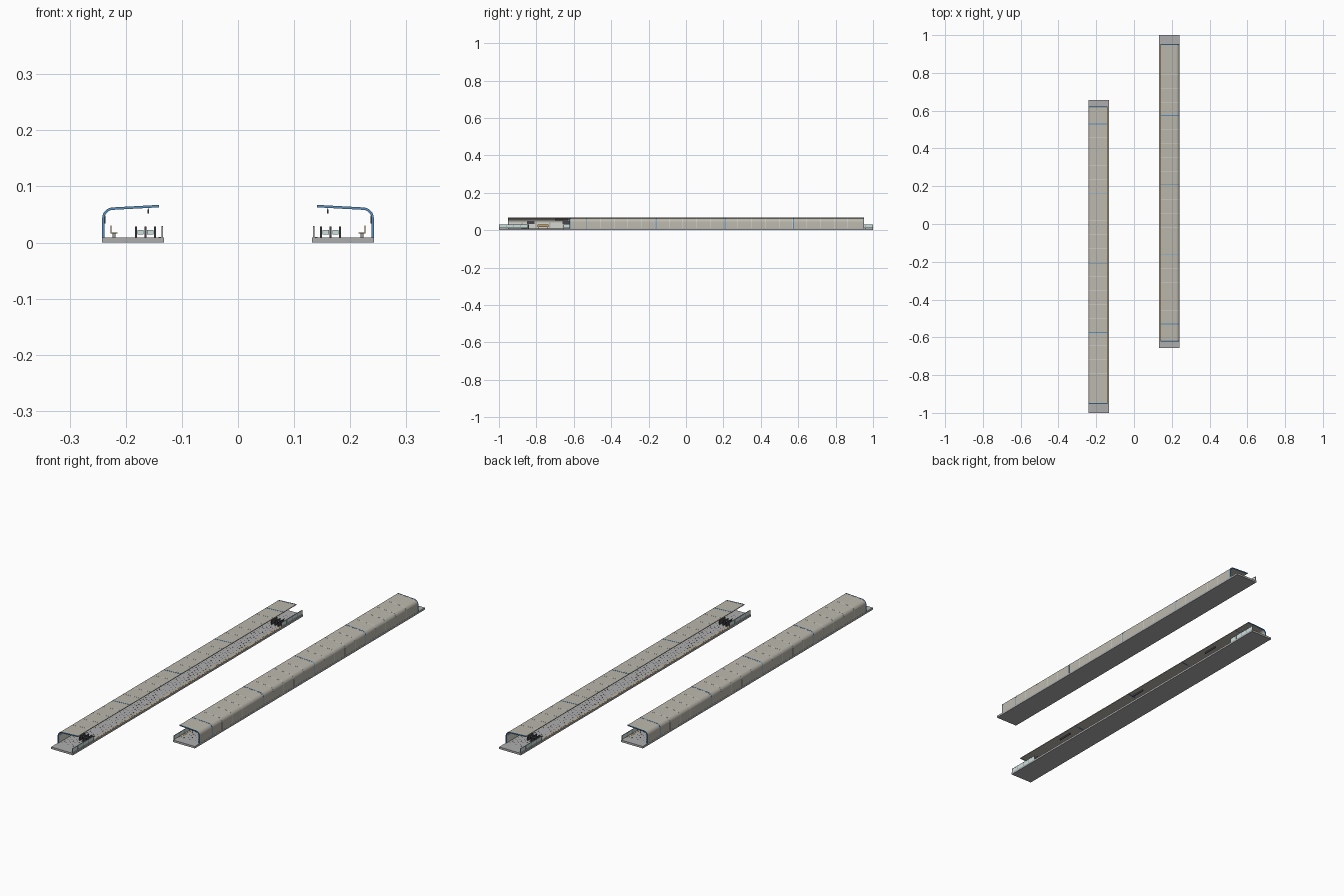
import bpy, bmesh, math, random
from mathutils import Matrix, Vector

if "Cube" in bpy.data.objects:
    bpy.data.objects.remove(bpy.data.objects["Cube"])

random.seed(3)
Y0, Y1 = -1.0, 0.656          # slab ends of the left platform
R0, R1 = -0.95, 0.62          # shelter ends
MID = (R0 + R1) / 2
FLOOR = 0.009


def material(name, rgb):
    m = bpy.data.materials.new(name)
    m.diffuse_color = (*rgb, 1)
    m.use_nodes = True
    m.node_tree.nodes["Principled BSDF"].inputs["Base Color"].default_value = m.diffuse_color
    return m


STONE = material("stone", (0.42, 0.42, 0.42))
DARK = material("dark", (0.06, 0.06, 0.07))
SHELL = material("shell", (0.50, 0.48, 0.42))
PALE = material("pale_panel", (0.66, 0.68, 0.64))
BLUE = material("blue_trim", (0.10, 0.27, 0.50))
YELLOW = material("yellow", (0.70, 0.45, 0.10))
GLASS = material("glass", (0.60, 0.75, 0.74))
STEEL = material("steel", (0.30, 0.31, 0.32))
ORANGE = material("seat_wood", (0.55, 0.35, 0.12))


def box(bm, x0, x1, y0, y1, z0, z1):
    mat = Matrix.Translation(((x0 + x1) / 2, (y0 + y1) / 2, (z0 + z1) / 2)) @ \
        Matrix.Diagonal((x1 - x0, y1 - y0, z1 - z0, 1))
    bmesh.ops.create_cube(bm, size=1, matrix=mat)


def extrude_profile(bm, pts, y0, y1):
    """Closed x/z profile drawn along y."""
    face = bm.faces.new([bm.verts.new((x, y0, z)) for x, z in pts])
    out = bmesh.ops.extrude_face_region(bm, geom=[face])
    bmesh.ops.translate(bm, vec=Vector((0, y1 - y0, 0)),
                        verts=[v for v in out["geom"] if isinstance(v, bmesh.types.BMVert)])


def finish(bm, name, mat, smooth=False):
    """One object per platform; the right one is the left turned by 180 degrees."""
    bmesh.ops.recalc_face_normals(bm, faces=bm.faces)
    me = bpy.data.meshes.new(name)
    bm.to_mesh(me)
    bm.free()
    me.materials.append(mat)
    for side, turn in (("left", 0), ("right", math.pi)):
        ob = bpy.data.objects.new(f"{side}_{name}", me)
        ob.rotation_euler.z = turn
        bpy.context.collection.objects.link(ob)
    if smooth:
        bpy.ops.object.select_all(action='DESELECT')
        ob.select_set(True)
        bpy.context.view_layer.objects.active = ob
        bpy.ops.object.shade_smooth_by_angle(angle=math.radians(35))


def boxes(name, mat, items):
    bm = bmesh.new()
    for it in items:
        box(bm, *it)
    finish(bm, name, mat)


def arch(outer, inner):
    """Wall, rounded corner and slightly rising roof as a thin profile."""
    def line(o):
        r, cx, cz = 0.019 - o, -0.2225, 0.043
        arc = [(cx + r * math.cos(a), cz + r * math.sin(a))
               for a in (math.pi - i * (math.pi / 2 - 0.05) / 8 for i in range(9))]
        return [(cx - r, FLOOR - 0.003)] + arc + [(-0.1405, 0.0665 - o)]
    return line(outer) + line(inner)[::-1]


# platform slab
boxes("platform_slab", STONE, [(-0.242, -0.132, Y0, Y1, 0.0, FLOOR)])

# small dark floor tiles in a staggered pattern
bm = bmesh.new()
for i in range(int((R1 - R0) / 0.02)):
    for j in range(6):
        x = -0.228 + j * 0.0145
        y = R0 + 0.01 + i * 0.02 + (j % 2) * 0.01
        if random.random() < 0.85:
            box(bm, x - 0.0018, x + 0.0018, y - 0.0025, y + 0.0025, FLOOR - 0.001, FLOOR + 0.0003)
finish(bm, "floor_tiles", DARK)

# warning strip along the track edge
n = 80
step = (R1 - R0) / n
boxes("warning_strip", YELLOW, [(-0.1415, -0.1375, R0 + i * step, R0 + (i + 0.8) * step,
                                 FLOOR - 0.001, FLOOR + 0.0005) for i in range(n)])

# curved shelter
bm = bmesh.new()
extrude_profile(bm, arch(0, 0.003), R0, R1)
finish(bm, "shelter_shell", SHELL, True)

# pale seams and blue ribs over the shelter
bm = bmesh.new()
for i in range(1, 21):
    y = 0.53 - 1.469 + i * 0.0735
    extrude_profile(bm, arch(-0.0003, 0.0025), y - 0.001, y + 0.001)
finish(bm, "shelter_seams", PALE, True)
bm = bmesh.new()
for y in (0.53, 0.16, -0.208, -0.575, R0, R1):
    extrude_profile(bm, arch(-0.0006, 0.0038), y - 0.002, y + 0.002)
finish(bm, "shelter_ribs", BLUE, True)

# dark ceiling strip and lit inner wall panels
boxes("wall_panels", PALE, [(-0.2385, -0.2375, y - 0.033, y + 0.033, 0.012, 0.042)
                            for y in [R0 + 0.037 + i * 0.0735 for i in range(21)]])
boxes("wall_posters", DARK, [(-0.238, -0.2362, y - 0.02, y + 0.02, 0.034, 0.048)
                             for y in [MID + (i - 3.5) * 0.19 for i in range(8)]])

# hanging signs with hangers
signs = [MID + d for d in (-0.5, 0, 0.5)]
boxes("hanging_signs", DARK, [(-0.161, -0.1585, y - 0.035, y + 0.035, 0.052, 0.059) for y in signs])
boxes("sign_hangers", STEEL, [(-0.1602, -0.1593, y + d - 0.001, y + d + 0.001, 0.058, 0.064)
                              for y in signs for d in (-0.025, 0.025)])

# benches
bench_y = [MID + (i - 3) * 0.2 for i in range(7)]
boxes("bench_seats", ORANGE, [(-0.227, -0.215, y - 0.03, y + 0.03, 0.0165, 0.018) for y in bench_y])
boxes("bench_backs", ORANGE, [(-0.2275, -0.2255, y - 0.03, y + 0.03, 0.018, 0.030) for y in bench_y])
boxes("bench_legs", STEEL, [(-0.224, -0.218, y + d - 0.0015, y + d + 0.0015, FLOOR, 0.0168)
                            for y in bench_y for d in (-0.022, 0.022)])

# end fences: glass between steel posts with a top rail
fences = [(Y0, -0.845), (0.505, Y1)]
boxes("fence_glass", GLASS, [(-0.1353, -0.1343, a, b, 0.011, 0.028) for a, b in fences])
boxes("fence_rails", STEEL, [(-0.1362, -0.1338, a, b, 0.028, 0.0295) for a, b in fences])
boxes("fence_posts", STEEL, [(-0.1362, -0.1338, y, y + 0.003, FLOOR, 0.0285)
                             for a, b in fences
                             for y in [a + i * (b - a - 0.003) / 4 for i in range(5)]])

# ticket gates with rounded tops near each end
bm = bmesh.new()
for y in (-0.86, 0.52):
    for x in (-0.182, -0.165, -0.148):
        top = [(x + 0.002 * math.cos(a), 0.027 + 0.002 * math.sin(a))
               for a in (i * math.pi / 6 for i in range(7))]
        extrude_profile(bm, [(x - 0.002, FLOOR), (x + 0.002, FLOOR)] + top, y - 0.02, y + 0.02)
finish(bm, "ticket_gates", DARK, True)
boxes("gate_flaps", GLASS, [(x - 0.0055, x + 0.0055, y - 0.0008, y + 0.0008, 0.014, 0.022)
                            for y in (-0.86, 0.52) for x in (-0.1735, -0.1565)])
